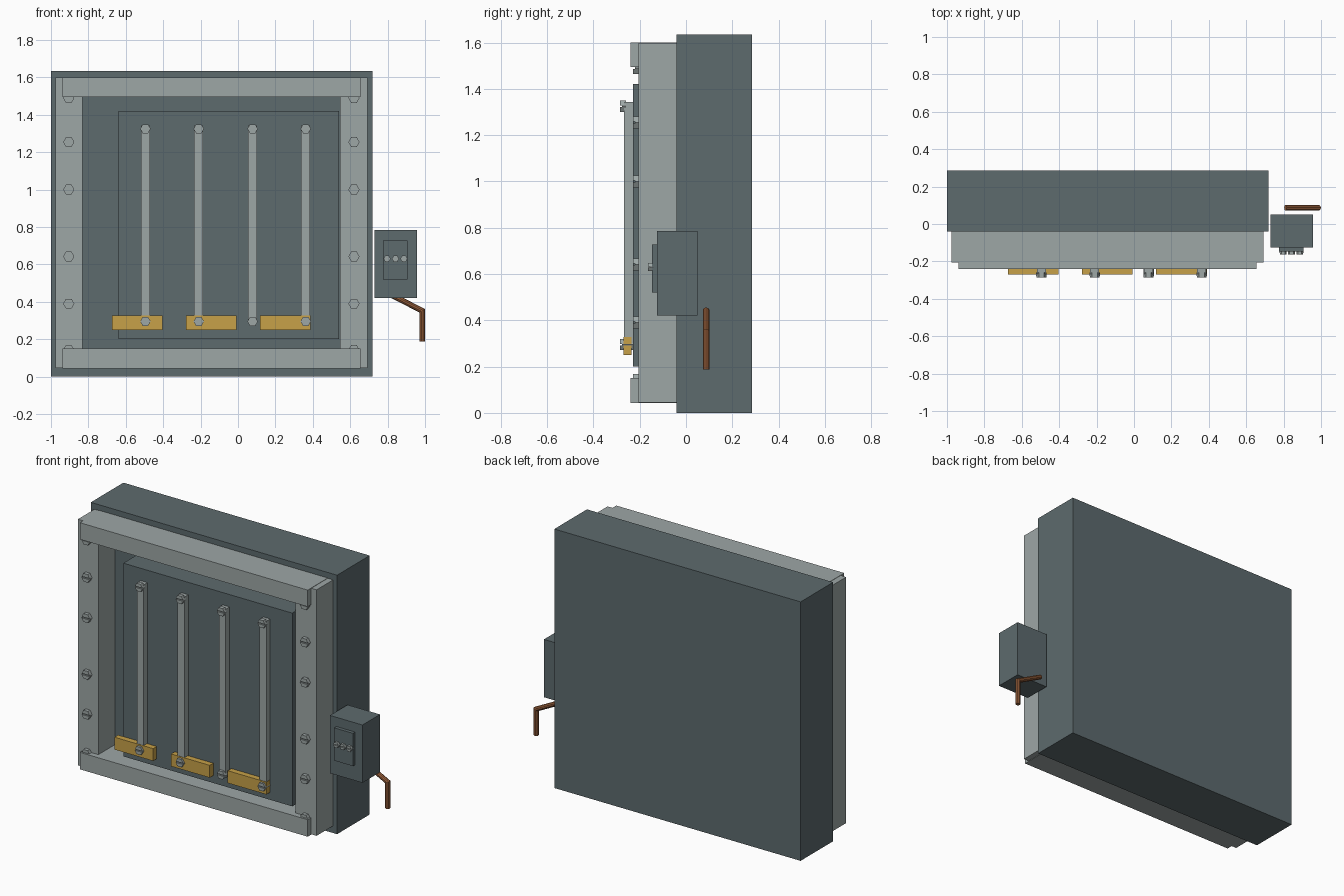
import bpy, bmesh, math
from mathutils import Vector

if "Cube" in bpy.data.objects:
    bpy.data.objects.remove(bpy.data.objects["Cube"])


def material(name, rgb):
    m = bpy.data.materials.new(name)
    m.diffuse_color = (*rgb, 1)
    m.use_nodes = True
    m.node_tree.nodes["Principled BSDF"].inputs["Base Color"].default_value = m.diffuse_color
    return m


SLATE = material("dark slate", (0.11, 0.145, 0.155))
STEEL = material("pale steel", (0.34, 0.385, 0.38))
BRASS = material("brass", (0.57, 0.355, 0.065))
COPPER = material("copper", (0.33, 0.12, 0.045))


def finish(name, bm, mat):
    bmesh.ops.recalc_face_normals(bm, faces=bm.faces)
    mesh = bpy.data.meshes.new(name)
    bm.to_mesh(mesh)
    bm.free()
    mesh.materials.append(mat)
    ob = bpy.data.objects.new(name, mesh)
    bpy.context.collection.objects.link(ob)
    return ob


def box(name, x, y, z, mat):
    bm = bmesh.new()
    bmesh.ops.create_cube(bm, size=1)
    for v in bm.verts:
        v.co = [r[0] if c < 0 else r[1] for c, r in zip(v.co, (x, y, z))]
    return finish(name, bm, mat)


def prism(bm, pts, y0, y1):
    """Extrude an x-z outline along y."""
    a = [bm.verts.new((x, y0, z)) for x, z in pts]
    b = [bm.verts.new((x, y1, z)) for x, z in pts]
    bm.faces.new(a)
    bm.faces.new(b)
    for i in range(len(pts)):
        j = (i + 1) % len(pts)
        bm.faces.new((a[i], a[j], b[j], b[i]))


def bolt(name, x, z, front, back, r=0.03):
    """Hexagonal head with a horizontal screwdriver slot."""
    bm = bmesh.new()
    floor = front + 0.008
    s, h = r * 0.13, r * math.sqrt(3) / 2
    prism(bm, [(x + r * math.cos(k * math.pi / 3), z + r * math.sin(k * math.pi / 3))
               for k in range(6)], floor, back)
    e = r - s / math.sqrt(3)
    for d in (1, -1):
        prism(bm, [(x - e, z + d * s), (x + e, z + d * s),
                   (x + r / 2, z + d * h), (x - r / 2, z + d * h)], front, floor)
    return finish(name, bm, STEEL)


# Cabinet body and raised inner panel
box("cabinet_body", (-1, 0.72), (-0.04, 0.285), (0, 1.635), SLATE)
box("inner_panel", (-0.64, 0.54), (-0.23, -0.04), (0.2, 1.42), SLATE)

# Frame posts and rails
box("left_post", (-0.975, -0.832), (-0.205, -0.04), (0.045, 1.598), STEEL)
box("right_post", (0.546, 0.692), (-0.205, -0.04), (0.045, 1.598), STEEL)
box("top_rail", (-0.937, 0.655), (-0.24, -0.04), (1.495, 1.6), STEEL)
box("bottom_rail", (-0.937, 0.655), (-0.24, -0.04), (0.043, 0.15), STEEL)

# Bolts on the posts
for side, x in (("left", -0.905), ("right", 0.62)):
    for z in (0.142, 0.39, 0.642, 1.0, 1.254, 1.49):
        bolt(side + "_post_bolt", x, z, -0.228, -0.2)

# Vertical bars with a bolt at each end
for i, x in enumerate((-0.495, -0.21, 0.078, 0.362)):
    box("bus_bar", (x - 0.024, x + 0.024), (-0.268, -0.225), (0.3, 1.342), STEEL)
    bolt("bar_top_bolt", x, 1.325, -0.285, -0.26, 0.028)
    bolt("bar_bottom_bolt", x, 0.295, -0.285, -0.23, 0.028)

# Brass plates across the bar ends
for x in (-0.673, -0.278, 0.118):
    box("brass_plate", (x, x + 0.27), (-0.271, -0.235), (0.25, 0.328), BRASS)

# Switch box on the right
box("switch_box", (0.73, 0.957), (-0.125, 0.05), (0.42, 0.785), SLATE)
box("switch_plate", (0.775, 0.905), (-0.147, -0.12), (0.52, 0.727), SLATE)
for x in (0.797, 0.842, 0.887):
    bolt("switch_screw", x, 0.63, -0.164, -0.14, 0.019)

# Bent copper pipe: rings swept along a path with a mitred corner
path = [Vector(p) for p in ((0.81, 0.087, 0.442), (0.985, 0.087, 0.352), (0.985, 0.087, 0.188))]
dirs = [(path[1] - path[0]).normalized(), (path[2] - path[1]).normalized()]
normals = [dirs[0], (dirs[0] + dirs[1]).normalized(), dirs[1]]
bm = bmesh.new()
rings = []
for i, (p, n) in enumerate(zip(path, normals)):
    d = dirs[min(i, 1)]
    across = n.cross(Vector((0, 1, 0)))
    widen = 1 / max(n.dot(d), 0.5)
    rings.append([bm.verts.new(p + 0.015 * (math.cos(t) * widen * across
                                            + math.sin(t) * Vector((0, 1, 0))))
                  for t in (k * math.tau / 10 for k in range(10))])
for a, b in zip(rings, rings[1:]):
    for k in range(10):
        j = (k + 1) % 10
        bm.faces.new((a[k], a[j], b[j], b[k]))
bm.faces.new(rings[0])
bm.faces.new(rings[-1])
finish("copper_pipe", bm, COPPER)
